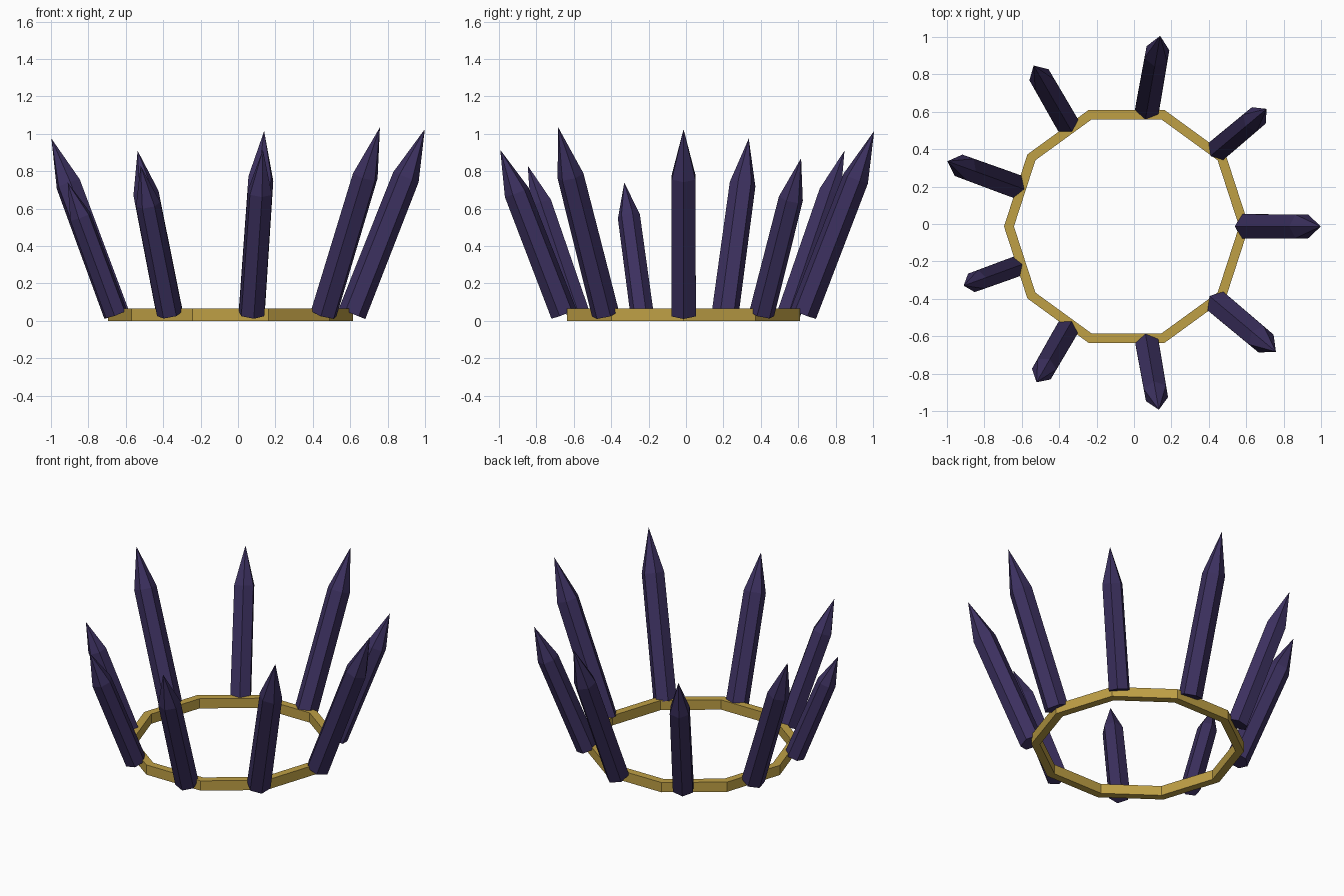
import bpy, bmesh, math
from mathutils import Matrix, Vector

if "Cube" in bpy.data.objects:
    bpy.data.objects.remove(bpy.data.objects["Cube"])

CENTRE = Vector((-0.04, -0.013, 0))


def material(name, color):
    m = bpy.data.materials.new(name)
    m.diffuse_color = color
    m.use_nodes = True
    m.node_tree.nodes["Principled BSDF"].inputs["Base Color"].default_value = m.diffuse_color
    return m


gold = material("gold", (0.52, 0.35, 0.06, 1))
purple = material("dark_purple", (0.045, 0.03, 0.115, 1))


def finish(bm, name, mat):
    bmesh.ops.recalc_face_normals(bm, faces=bm.faces)
    me = bpy.data.meshes.new(name)
    bm.to_mesh(me)
    bm.free()
    me.materials.append(mat)
    ob = bpy.data.objects.new(name, me)
    bpy.context.collection.objects.link(ob)
    return ob


def loft(bm, rings):
    for a, b in zip(rings, rings[1:]):
        n = len(a)
        for i in range(n):
            j = (i + 1) % n
            bm.faces.new((a[i], a[j], b[j], b[i]))


def circle(bm, r, z, n):
    return [bm.verts.new((r * math.cos(2 * math.pi * i / n),
                          r * math.sin(2 * math.pi * i / n), z)) for i in range(n)]


# ten-sided band
bm = bmesh.new()
section = [(0.655, 0), (0.655, 0.066), (0.602, 0.066), (0.602, 0)]
rings = [circle(bm, r, z, 10) for r, z in section]
loft(bm, rings + rings[:1])
bmesh.ops.translate(bm, verts=bm.verts, vec=CENTRE)
finish(bm, "band", gold)

# nine outward-leaning hexagonal crystals: (tip height, radius)
TILT = math.radians(21.5)
crystals = [(1.025, 0.076), (0.87, 0.069), (1.015, 0.074),
            (0.91, 0.071), (0.975, 0.073), (0.74, 0.063),
            (0.83, 0.069), (0.915, 0.072), (1.035, 0.075)]
for k, (tip_z, r) in enumerate(crystals):
    length = (tip_z - 0.038) / math.cos(TILT)
    bm = bmesh.new()
    base = circle(bm, r, 0, 6)
    shoulder = circle(bm, r * 0.96, length * 0.74, 6)
    loft(bm, [base, shoulder])
    bm.faces.new(base)
    tip = bm.verts.new((0, 0, length))
    for i in range(6):
        bm.faces.new((shoulder[i], shoulder[(i + 1) % 6], tip))
    place = (Matrix.Translation(CENTRE)
             @ Matrix.Rotation(math.radians(40 * k), 4, 'Z')
             @ Matrix.Translation((0.65, 0, 0.038))
             @ Matrix.Rotation(TILT, 4, 'Y'))
    bm.transform(place)
    finish(bm, f"crystal_{k + 1}", purple)
